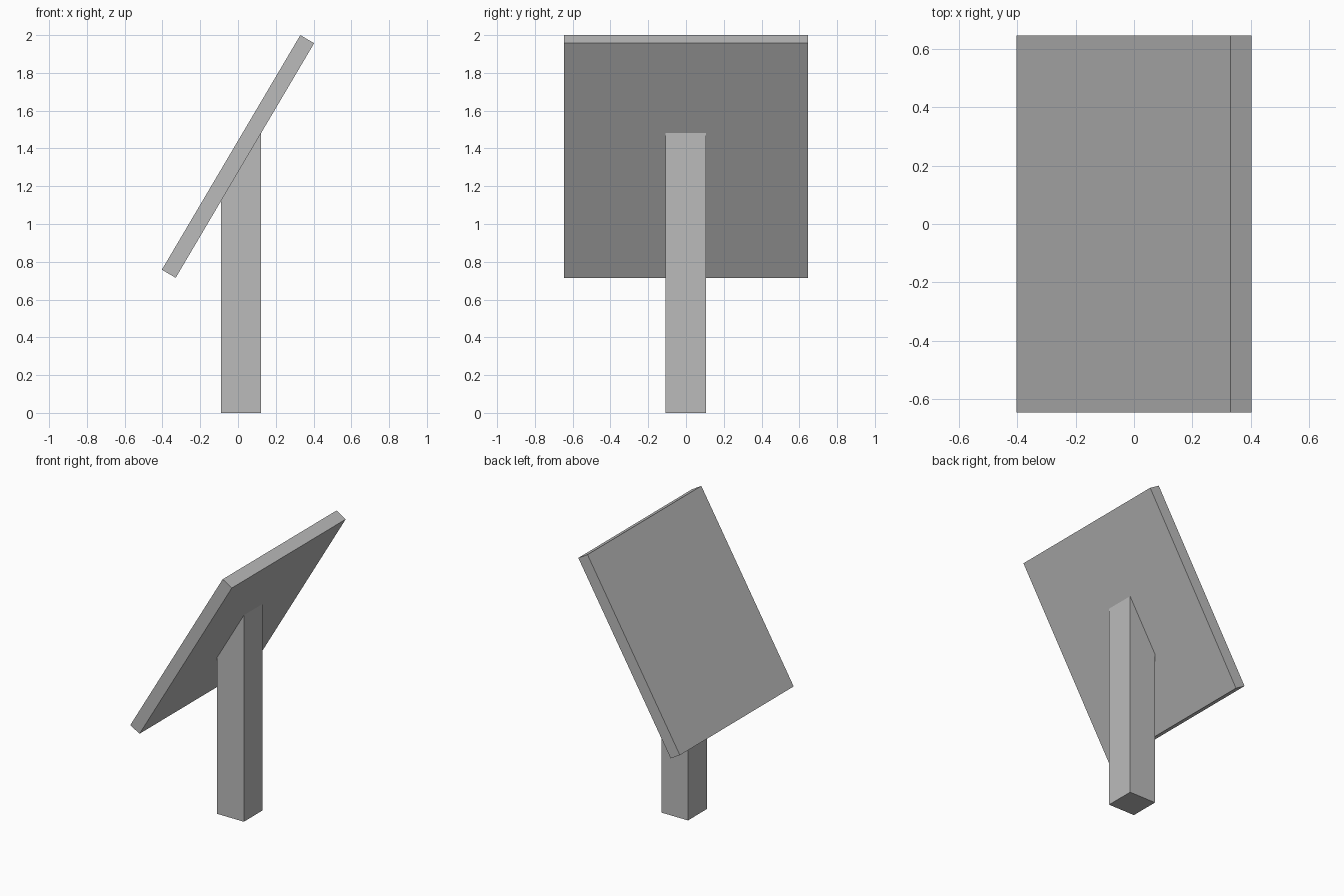
import bpy
import bmesh

cube = bpy.data.objects.get("Cube")
if cube:
    bpy.data.objects.remove(cube, do_unlink=True)

# Single plain grey
grey = bpy.data.materials.new("plain_grey")
grey.use_nodes = True
colour = (0.5, 0.5, 0.5, 1)
grey.diffuse_color = colour
grey.node_tree.nodes["Principled BSDF"].inputs["Base Color"].default_value = colour


def extrude_profile(name, profile, y_front, y_back):
    """Extrude an x-z outline along y into a solid part."""
    bm = bmesh.new()
    face = bm.faces.new([bm.verts.new((x, y_front, z)) for x, z in profile])
    result = bmesh.ops.extrude_face_region(bm, geom=[face])
    moved = [v for v in result["geom"] if isinstance(v, bmesh.types.BMVert)]
    bmesh.ops.translate(bm, verts=moved, vec=(0, y_back - y_front, 0))
    bmesh.ops.recalc_face_normals(bm, faces=bm.faces)
    mesh = bpy.data.meshes.new(name)
    bm.to_mesh(mesh)
    bm.free()
    mesh.materials.append(grey)
    obj = bpy.data.objects.new(name, mesh)
    bpy.context.collection.objects.link(obj)
    return obj


# Tilted square panel
panel = [(-0.403, 0.758), (-0.33, 0.715), (0.403, 1.957), (0.33, 2.0)]
extrude_profile("tilted_panel", panel, -0.645, 0.645)

# Square post, its top cut to the slope of the panel underside
left, right = -0.09, 0.122
slope = (1.957 - 0.715) / (0.403 + 0.33)


def underside(x):
    return 0.715 + slope * (x + 0.33) + 0.005


post = [(left, 0), (right, 0), (right, underside(right)), (left, underside(left))]
extrude_profile("support_post", post, -0.108, 0.106)
